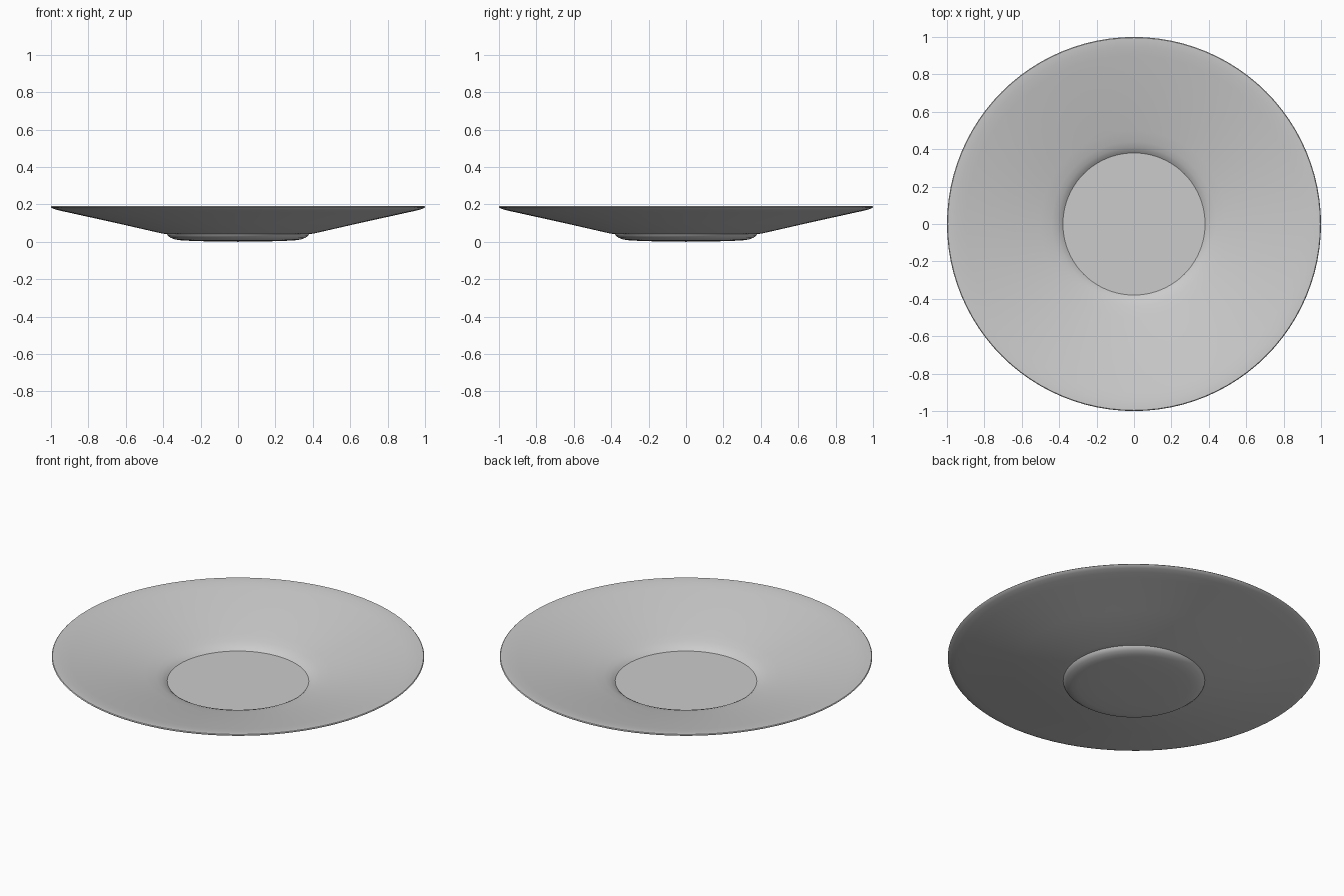
import bpy, bmesh, math

if "Cube" in bpy.data.objects:
    bpy.data.objects.remove(bpy.data.objects["Cube"])

SEGMENTS = 96


def lathe(name, profile, angle):
    """Spin an (r, z) profile round z into a smooth shaded object."""
    bm = bmesh.new()
    verts = [bm.verts.new((r, 0, z)) for r, z in profile]
    edges = [bm.edges.new(pair) for pair in zip(verts, verts[1:])]
    bmesh.ops.spin(bm, geom=verts + edges, cent=(0, 0, 0), axis=(0, 0, 1),
                   angle=math.tau, steps=SEGMENTS, use_duplicate=False)
    bmesh.ops.remove_doubles(bm, verts=bm.verts, dist=1e-5)
    bmesh.ops.recalc_face_normals(bm, faces=bm.faces)
    mesh = bpy.data.meshes.new(name)
    bm.to_mesh(mesh)
    bm.free()
    obj = bpy.data.objects.new(name, mesh)
    bpy.context.collection.objects.link(obj)
    bpy.ops.object.select_all(action='DESELECT')
    obj.select_set(True)
    bpy.context.view_layer.objects.active = obj
    bpy.ops.object.shade_smooth_by_angle(angle=math.radians(angle))
    return obj


# One closed profile: underside with rounded foot, rim, then flaring top
foot = [(0, 0), (0.2, 0.003), (0.30, 0.007), (0.335, 0.012), (0.36, 0.021),
        (0.375, 0.032), (0.38, 0.041)]
underside = [(0.405, 0.044), (0.65, 0.100), (0.90, 0.155), (0.95, 0.166)]
rim = [(0.98, 0.174), (0.995, 0.181), (1.0, 0.186), (0.996, 0.19),
       (0.98, 0.1895), (0.95, 0.186)]
top = [(0.90, 0.177), (0.65, 0.122), (0.50, 0.088), (0.44, 0.073),
       (0.41, 0.062), (0.392, 0.052), (0.38, 0.042), (0, 0.042)]
lathe("saucer", foot + underside + rim + top, 32)
